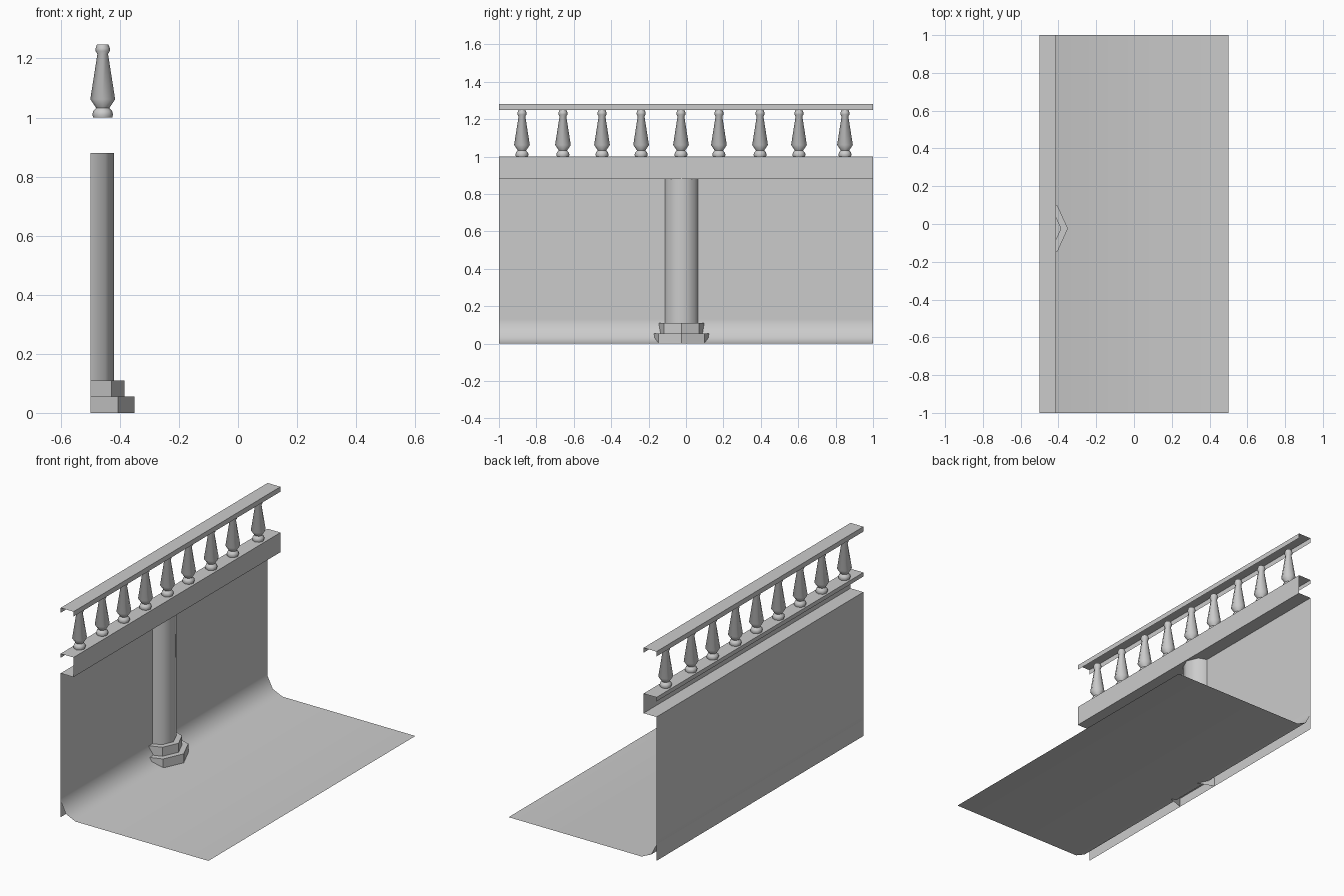
import bpy, bmesh, math

old = bpy.data.objects.get("Cube")
if old:
    bpy.data.objects.remove(old, do_unlink=True)

stone = bpy.data.materials.new("grey_stone")
stone.use_nodes = True
GREY = (0.6, 0.6, 0.6, 1)
stone.diffuse_color = GREY
stone.node_tree.nodes["Principled BSDF"].inputs["Base Color"].default_value = GREY


def finish(name, bm, smooth=None, fix=False):
    if fix:
        bmesh.ops.recalc_face_normals(bm, faces=bm.faces[:])
    mesh = bpy.data.meshes.new(name)
    bm.to_mesh(mesh)
    bm.free()
    mesh.materials.append(stone)
    obj = bpy.data.objects.new(name, mesh)
    bpy.context.collection.objects.link(obj)
    if smooth:
        bpy.ops.object.select_all(action='DESELECT')
        obj.select_set(True)
        bpy.context.view_layer.objects.active = obj
        bpy.ops.object.shade_smooth_by_angle(angle=math.radians(smooth))
    return obj


def sheet(name, profile, smooth=None):
    """Sweep an open x-z profile along the full length in y."""
    bm = bmesh.new()
    rows = [[bm.verts.new((x, y, z)) for x, z in profile] for y in (-1, 1)]
    for i in range(len(profile) - 1):
        bm.faces.new((rows[0][i], rows[0][i + 1], rows[1][i + 1], rows[1][i]))
    return finish(name, bm, smooth)


def half_prism(name, depth, width, z0, z1, smooth=None, capped=True):
    """Faceted half column standing against the wall."""
    plan = [(0, -1), (0.63, -0.79), (1, 0), (0.63, 0.79), (0, 1)]
    bm = bmesh.new()
    rings = [[bm.verts.new((BACK + depth * u, -0.024 + width * v, z))
              for u, v in plan] for z in (z0, z1)]
    for i in range(len(plan) - 1):
        bm.faces.new((rings[0][i], rings[0][i + 1], rings[1][i + 1], rings[1][i]))
    if capped:
        bm.faces.new(rings[1])
    return finish(name, bm, smooth)


def baluster(name, y):
    """Turned post lathed from a radius-height profile."""
    profile = [(0.032, 1.0), (0.035, 1.01), (0.032, 1.022), (0.022, 1.032),
               (0.042, 1.062), (0.018, 1.215), (0.024, 1.225),
               (0.024, 1.235), (0.019, 1.248)]
    sides = 8
    bm = bmesh.new()
    rings = []
    for r, z in profile:
        angles = [2 * math.pi * k / sides for k in range(sides)]
        rings.append([bm.verts.new((-0.458 + r * math.cos(a), y + r * math.sin(a), z))
                      for a in angles])
    for low, high in zip(rings, rings[1:]):
        for k in range(sides):
            n = (k + 1) % sides
            bm.faces.new((low[k], low[n], high[n], high[k]))
    bm.faces.new(rings[-1])
    return finish(name, bm, 50, fix=True)


BACK, FACE = -0.5, -0.413

# Wall and floor joined by a small sloped corner
sheet("wall_and_floor", [(BACK, 0.88), (BACK, 0.13), (BACK, 0.1),
                         (-0.465, 0.03), (-0.4, 0), (0.5, 0)], 60)
sheet("wall_skirt", [(BACK, 0.1), (BACK, 0)])

# Ledge on top of the wall, and handrail channel
sheet("ledge", [(BACK, 0.975), (BACK, 1.0), (FACE, 1.0), (FACE, 0.88), (BACK, 0.88)])
sheet("handrail", [(BACK, 1.25), (BACK, 1.28), (FACE, 1.28), (FACE, 1.25)])

# Half column with a two-step base
half_prism("column_base", 0.15, 0.155, 0, 0.055)
half_prism("column_step", 0.115, 0.12, 0.055, 0.11)
half_prism("column_shaft", 0.08, 0.088, 0.11, 0.88, smooth=60, capped=False)

# Row of balusters
for i, y in enumerate((-0.877, -0.658, -0.449, -0.24, -0.027, 0.176, 0.396, 0.604, 0.85)):
    baluster(f"baluster_{i + 1}", y)
